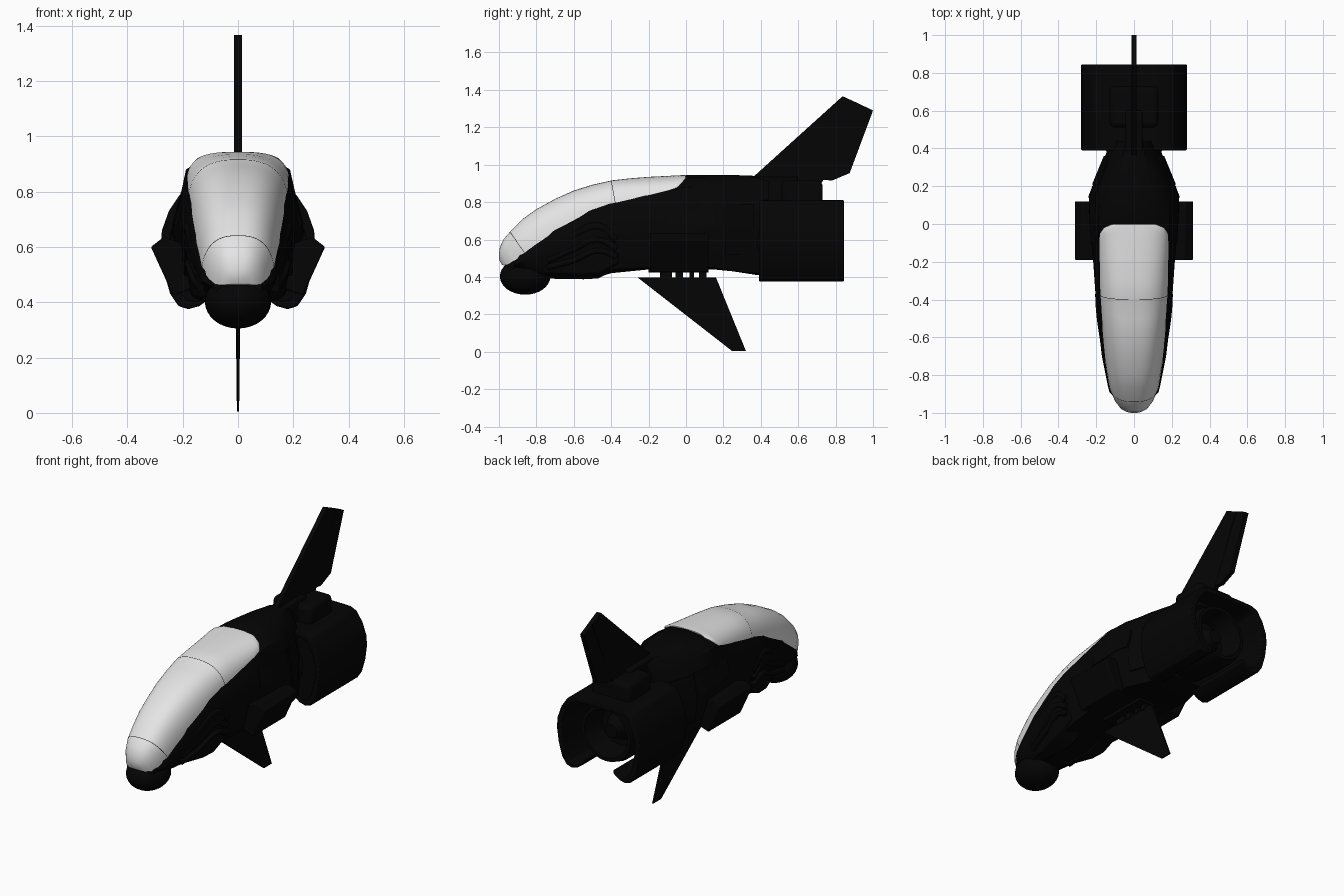
import bpy, bmesh, math
from mathutils import Vector

cube = bpy.data.objects.get("Cube")
if cube:
    bpy.data.objects.remove(cube)


def material(name, value):
    m = bpy.data.materials.new(name)
    m.use_nodes = True
    color = (value, value, value, 1)
    m.diffuse_color = color
    m.node_tree.nodes["Principled BSDF"].inputs["Base Color"].default_value = color
    return m


BLACK = material("matte_black", 0.0013)
WHITE = material("shell_white", 0.78)


def finish(name, bm, mats=(BLACK,), angle=35, bevel=0):
    bmesh.ops.recalc_face_normals(bm, faces=bm.faces)
    mesh = bpy.data.meshes.new(name)
    bm.to_mesh(mesh)
    bm.free()
    ob = bpy.data.objects.new(name, mesh)
    bpy.context.collection.objects.link(ob)
    for m in mats:
        mesh.materials.append(m)
    if bevel:
        mod = ob.modifiers.new("Bevel", "BEVEL")
        mod.width, mod.segments, mod.limit_method = bevel, 2, "ANGLE"
    bpy.ops.object.select_all(action="DESELECT")
    ob.select_set(True)
    bpy.context.view_layer.objects.active = ob
    bpy.ops.object.shade_smooth_by_angle(angle=math.radians(angle))
    return ob


def loft(name, rings, mats=(BLACK,), dark_bands=(), **kw):
    """Skin closed rings of points; bands listed in dark_bands use the second material."""
    bm = bmesh.new()
    loops = [[bm.verts.new(p) for p in r] for r in rings]
    n = len(loops[0])
    for k in range(len(loops) - 1):
        a, b = loops[k], loops[k + 1]
        for i in range(n):
            j = (i + 1) % n
            f = bm.faces.new((a[i], a[j], b[j], b[i]))
            f.material_index = 1 if k in dark_bands else 0
    bm.faces.new(loops[0])
    bm.faces.new(loops[-1])
    return finish(name, bm, mats, **kw)


def prism_y(name, xz, y0, y1, **kw):
    return loft(name, [[(x, y, z) for x, z in xz] for y in (y0, y1)], **kw)


def box(name, x0, x1, y0, y1, z0, z1, **kw):
    return prism_y(name, [(x0, z0), (x1, z0), (x1, z1), (x0, z1)], y0, y1, **kw)


def blade(name, yz, half):
    """Flat fin; half(z) gives half the thickness at that height."""
    return loft(name, [[(s * half(z), y, z) for y, z in yz] for s in (-1, 1)])


def lathe_y(name, profile, zc, n=40):
    ring = [2 * math.pi * i / n for i in range(n)]
    return loft(name, [[(r * math.cos(t), y, zc + r * math.sin(t)) for t in ring]
                       for y, r in profile])


def tube(name, pts, radius):
    cu = bpy.data.curves.new(name, "CURVE")
    cu.dimensions, cu.bevel_depth, cu.bevel_resolution = "3D", radius, 3
    cu.use_fill_caps = True
    sp = cu.splines.new("BEZIER")
    sp.bezier_points.add(len(pts) - 1)
    for bp, p in zip(sp.bezier_points, pts):
        bp.co = p
        bp.handle_left_type = bp.handle_right_type = "AUTO"
    ob = bpy.data.objects.new(name, cu)
    bpy.context.collection.objects.link(ob)
    cu.materials.append(BLACK)


# Hull: y, shoulder (x, z), waist (x, z), keel edge (x, z), top z, bottom z
hull = [
    (-.92, .10, .475, .10, .46, .06, .44, .60, .43),
    (-.89, .128, .495, .13, .475, .08, .43, .65, .41),
    (-.85, .134, .535, .14, .49, .09, .42, .695, .40),
    (-.70, .156, .645, .17, .55, .11, .42, .79, .39),
    (-.50, .174, .752, .194, .62, .13, .41, .872, .39),
    (-.40, .18, .787, .202, .64, .15, .44, .895, .42),
    (-.20, .187, .832, .216, .66, .17, .45, .915, .44),
    (-.02, .188, .877, .232, .66, .18, .45, .93, .44),
    (.00, .188, .88, .235, .66, .18, .45, .944, .44),
    (.15, .182, .88, .24, .65, .18, .45, .945, .44),
    (.25, .15, .87, .20, .65, .17, .43, .945, .43),
    (.38, .10, .87, .145, .65, .13, .42, .94, .41),
    (.44, .08, .85, .13, .65, .12, .43, .92, .42),
]
rings = []
for y, x1, z1, x2, z2, x3, z3, zt, zb in hull:
    half = [(.55 * x1, zt - .01), (x1, z1), (x2, z2), (x3, z3)]
    rings.append([(0, y, zt)] + [(x, y, z) for x, z in half] + [(0, y, zb)]
                 + [(-x, y, z) for x, z in reversed(half)])
loft("hull", rings, angle=40)

# Canopy shell, slanted sections: y at top, y at lower edge, half width, lower z, top z
canopy = [
    (-.998, -.985, .025, .466, .49), (-1.0, -.975, .055, .462, .52),
    (-.995, -.955, .082, .464, .56), (-.975, -.92, .107, .485, .602),
    (-.942, -.862, .13, .525, .640), (-.940, -.860, .131, .526, .642),
    (-.87, -.80, .14, .57, .712), (-.80, -.74, .15, .615, .762),
    (-.70, -.66, .158, .665, .817), (-.60, -.57, .166, .715, .862),
    (-.50, -.475, .172, .758, .893), (-.401, -.379, .178, .792, .915),
    (-.3985, -.3765, .178, .793, .916), (-.30, -.29, .181, .812, .927),
    (-.20, -.20, .183, .83, .935), (-.10, -.10, .185, .852, .94),
    (-.05, -.05, .18, .875, .943), (-.02, -.02, .16, .905, .944),
    (-.003, -.003, .12, .925, .944),
]
N, P, T0 = 28, 2 / 2.6, 0.22   # T0 trims the vertical foot so the edge slopes inward
foot_x, foot_z = math.cos(T0) ** P, math.sin(T0) ** P
rings = []
for yt, yl, w, zl, zt in canopy:
    ring = []
    for i in range(N + 1):
        t = T0 + (math.pi - 2 * T0) * i / N
        c, s = math.cos(t), (math.sin(t) ** P - foot_z) / (1 - foot_z)
        ring.append((w * math.copysign(abs(c) ** P, c) / foot_x, yl + (yt - yl) * s,
                     zl + (zt - zl) * s))
    rings.append(ring)
loft("canopy", rings, (WHITE, BLACK), dark_bands=(4, 11), angle=45)

# Nose sensor ball under the canopy tip
bm = bmesh.new()
bmesh.ops.create_uvsphere(bm, u_segments=32, v_segments=16, radius=1)
for v in bm.verts:
    v.co = Vector((v.co.x * .12, v.co.y * .135 - .86, v.co.z * .098 + .403))
finish("nose_ball", bm, angle=60)
box("nose_mount", -.09, .09, -.95, -.72, .41, .48, bevel=.015)

# Engine: horseshoe shell open underneath, front bulkhead and stepped nozzle
side = [(.10, .415), (.14, .386), (.18, .375), (.215, .386), (.245, .43), (.268, .51),
        (.28, .60), (.275, .66), (.25, .73), (.21, .79), (.17, .808), (.10, .81)]
outer = side + [(-x, z) for x, z in reversed(side)]
inner = [(math.copysign(max(.1, abs(x) * .88), x), .593 + (z - .593) * .88)
         for x, z in reversed(outer)]
prism_y("engine_shell", outer + inner, .39, .845, bevel=.005)
prism_y("engine_bulkhead", [(x * .97, .593 + (z - .593) * .97) for x, z in outer],
        .40, .46)
lathe_y("engine_core", [(.36, .13), (.42, .17), (.60, .18), (.72, .18), (.77, .165),
                        (.77, .145), (.64, .115), (.64, .08), (.72, .04)], .6)

# Paired parts
pod = [(.315, .60), (.27, .635), (.19, .61), (.16, .45), (.235, .425)]
for s, side_name in ((1, "left"), (-1, "right")):
    def mx(pts):
        return [(s * p[0],) + tuple(p[1:]) for p in pts]
    prism_y(side_name + "_side_pod", mx(pod), -.19, .12, bevel=.006)
    # Cheek intake with bent pipes
    loft(side_name + "_cheek_intake", [mx([(.06, y, zb), (w, y, zb + .03),
         (w + .012, y, .52), (.09, y, .58)]) for y, w, zb in
         ((-.72, .10, .395), (-.55, .158, .385), (-.47, .168, .39), (-.36, .175, .445))],
         bevel=.008)
    for k, (dz, r) in enumerate(((0, .022), (-.07, .018), (-.13, .016))):
        tube(f"{side_name}_cheek_pipe_{k + 1}",
             mx([(.135, -.74, .53 + dz * .6), (.16, -.6, .62 + dz),
                 (.178, -.47, .67 + dz), (.184, -.37, .60 + dz * .7)]), r)
    # Raised flank panel and collar in front of the engine
    loft(side_name + "_flank_panel", [mx([(a, y, .80), (b, y, .68), (b - .02, y, .68),
         (a - .02, y, .80)]) for y, a, b in
         ((-.10, .200, .230), (.14, .206, .238), (.20, .19, .222))])
    loft(side_name + "_collar", [mx([(a, y, .79), (b, y, .66), (b - .01, y, .52),
         (b - .06, y, .52), (a - .05, y, .79)]) for y, a, b in
         ((.21, .187, .222), (.36, .135, .16))])

# Dorsal spine and equipment box
box("dorsal_spine", -.045, .045, .28, .60, .79, .935, bevel=.01)
box("dorsal_box", -.13, .13, .51, .73, .77, .915, bevel=.025)

# Tail fin and rudder joined by a recessed hinge
blade("tail_fin", [(.36, .935), (.837, 1.366), (.921, 1.328), (.727, .905), (.42, .905)],
      lambda z: .014)
blade("rudder", [(.925, 1.326), (1.0, 1.29), (.875, .955), (.78, .915), (.731, .92)],
      lambda z: .013)
blade("rudder_hinge", [(.91, 1.333), (.94, 1.319), (.75, .918), (.71, .918)],
      lambda z: .010)

# Ventral fin on struts
blade("ventral_fin", [(-.26, .398), (.16, .398), (.32, .005), (.245, .005)],
      lambda z: .004 + .012 * z)
box("ventral_rail", -.06, .06, -.20, .12, .425, .46)
for k, (y, h) in enumerate(((-.10, .04), (-.03, .025), (.035, .015), (.095, .025))):
    box(f"fin_strut_{k + 1}", -.012, .012, y - h, y + h * .6, .39, .44)
